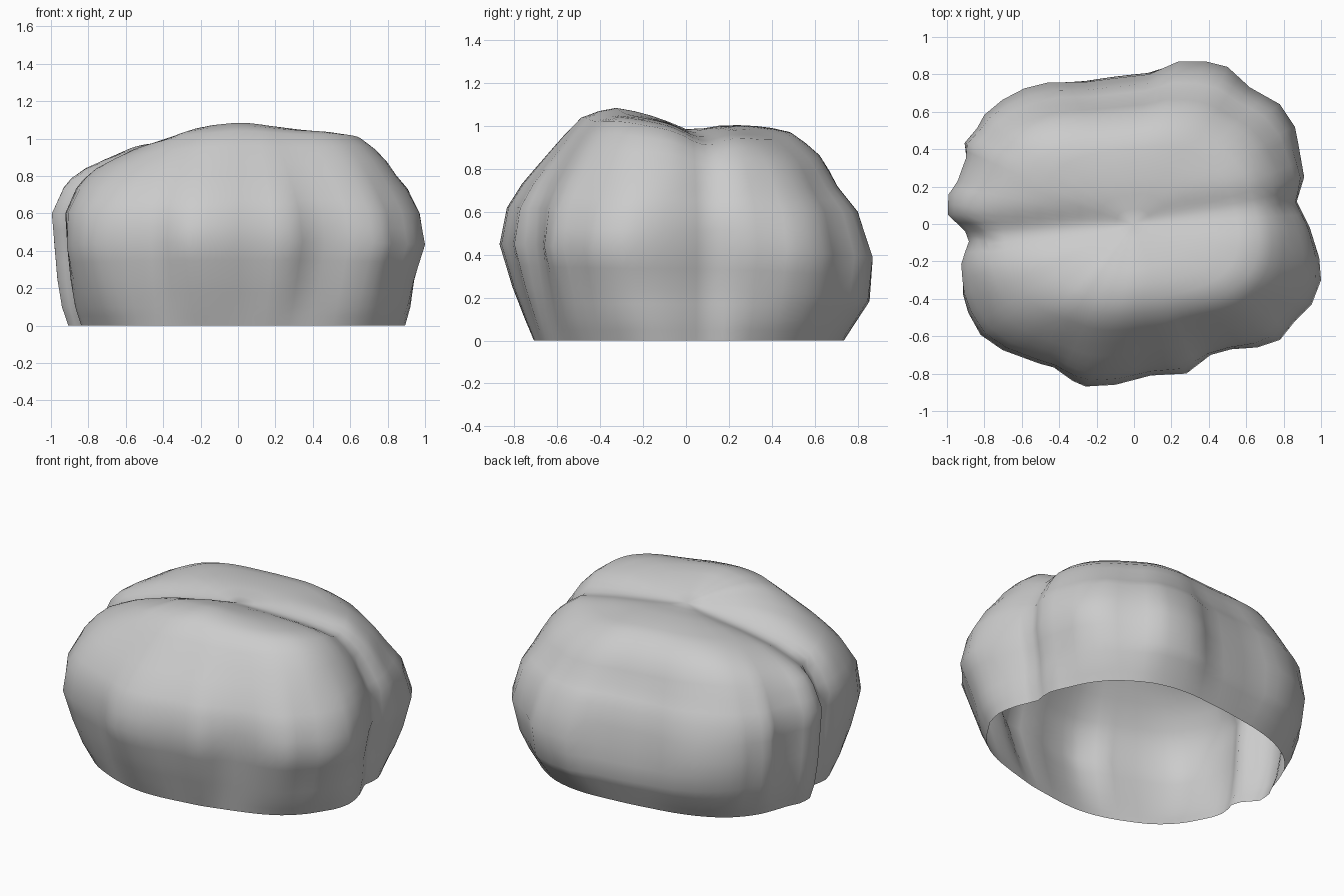
import bpy, bmesh, math

if "Cube" in bpy.data.objects:
    bpy.data.objects.remove(bpy.data.objects["Cube"])

# Widest plan outline of the boulder, anticlockwise from the right-hand notch
OUTLINE = [(.87, .12), (.91, .25), (.88, .42), (.86, .52), (.78, .64), (.62, .73),
           (.5, .84), (.38, .87), (.24, .87), (.08, .8), (-.1, .78), (-.26, .76), (-.46, .76),
           (-.59, .73), (-.71, .67), (-.81, .59), (-.85, .52), (-.92, .44),
           (-.91, .36), (-.95, .23), (-1, .16), (-1, .05), (-.9, -.04), (-.88, -.09),
           (-.93, -.21), (-.93, -.38), (-.9, -.48), (-.83, -.6), (-.71, -.68),
           (-.51, -.75), (-.43, -.77), (-.33, -.84), (-.26, -.87), (-.1, -.86),
           (.09, -.81), (.28, -.8), (.41, -.7), (.52, -.67), (.66, -.66), (.78, -.62),
           (.86, -.52), (.95, -.43), (1, -.3), (.99, -.18), (.94, -.02)]

# Vertical profiles (outline scale, height) on the four sides
FRONT = [(.87, 0), (.9, .1), (.95, .25), (1, .45), (.98, .62), (.91, .73),
         (.78, .87), (.6, 1.05), (.41, 1.09), (.2, 1.05), (0, 1.02)]
BACK = [(.91, 0), (.96, .09), (1.01, .18), (1, .38), (.94, .6), (.84, .72),
        (.76, .87), (.6, .98), (.42, 1.0), (.2, 1.01), (0, 1.02)]
RIGHT = [(.93, 0), (.95, .1), (.96, .24), (1, .43), (.99, .6), (.93, .73),
         (.85, .87), (.73, .98), (.48, 1.01), (.2, 1.02), (0, 1.02)]
LEFT = [(.92, 0), (.95, .1), (.97, .25), (.98, .42), (1, .6), (.94, .74),
        (.86, .84), (.66, .92), (.42, .97), (.2, 1.0), (0, 1.02)]
# How far each level relaxes towards the smoothed outline
RELAX = [.9, .6, .3, 0, .3, .5, .7, .85, 1, 1, 1]
# Swellings and hollows of the crown: x, y, rise, radius
SWELL = [(.62, -.3, .03, .22), (.5, .4, -.04, .28), (-.55, .5, .04, .3)]


def halves(rows):
    """Insert a midpoint between neighbours."""
    out = [rows[0]]
    for a, b in zip(rows, rows[1:]):
        out += [tuple((p + q) / 2 for p, q in zip(a, b)), b]
    return out


def smoothed(points, times):
    for _ in range(times):
        m = len(points)
        points = [tuple((points[i - 1][a] + 2 * points[i][a] + points[(i + 1) % m][a]) / 4
                        for a in (0, 1)) for i in range(m)]
    return points


ring_pts = halves(OUTLINE + OUTLINE[:1])[:-1]
soft_pts = smoothed(ring_pts, 40)
levels = halves([f + b + r + l + (w,) for f, b, r, l, w in
                 zip(FRONT, BACK, RIGHT, LEFT, RELAX)])
n = len(ring_pts)


def crown_height(x, y, z):
    """Cut the left-to-right cleft and add the swellings near the top."""
    fade = min(1, max(0, (z - .55) / .35))
    d = y - (.02 + .107 * x)
    change = -(.04 + .03 * abs(x)) * math.exp(-(d / .1) ** 2)
    for sx, sy, rise, r in SWELL:
        change += rise * math.exp(-((x - sx) ** 2 + (y - sy) ** 2) / r ** 2)
    return z + fade * change


def place(j, row):
    """Blend the side profiles by direction, keeping the cleft notches crisp."""
    (hx, hy), (sx, sy) = ring_pts[j], soft_pts[j]
    side = row[4:6] if hx > 0 else row[6:8]
    end = row[2:4] if hy > 0 else row[0:2]
    a = math.atan2(hy / .87, hx)
    c2, s2 = math.cos(a) ** 2, math.sin(a) ** 2
    k, z = (c2 * p + s2 * q for p, q in zip(side, end))
    w = row[8]
    if z < .8:
        w *= min(1, max(.25, abs(hy) / .4))
    x, y = (hx + (sx - hx) * w) * k, (hy + (sy - hy) * w) * k
    return x, y, crown_height(x, y, z)


# Boulder shell: stacked rings, open underneath
bm = bmesh.new()
rings = [[bm.verts.new(place(j, row)) for j in range(n)] for row in levels[:-1]]
for low, high in zip(rings, rings[1:]):
    for j in range(n):
        k = (j + 1) % n
        bm.faces.new((low[j], low[k], high[k], high[j]))

# Crown closing the top
apex = bm.verts.new((0, 0, crown_height(0, 0, 1.02)))
for j in range(n):
    bm.faces.new((rings[-1][j], rings[-1][(j + 1) % n], apex))

# Even out the crown, leaving the sides alone
crown = [v for v in bm.verts if v.co.z > .8]
for _ in range(2):
    bmesh.ops.smooth_vert(bm, verts=crown, factor=.3,
                          use_axis_x=True, use_axis_y=True, use_axis_z=True)

mesh = bpy.data.meshes.new("boulder")
bm.to_mesh(mesh)
bm.free()
for face in mesh.polygons:
    face.use_smooth = True
boulder = bpy.data.objects.new("boulder", mesh)
bpy.context.collection.objects.link(boulder)
